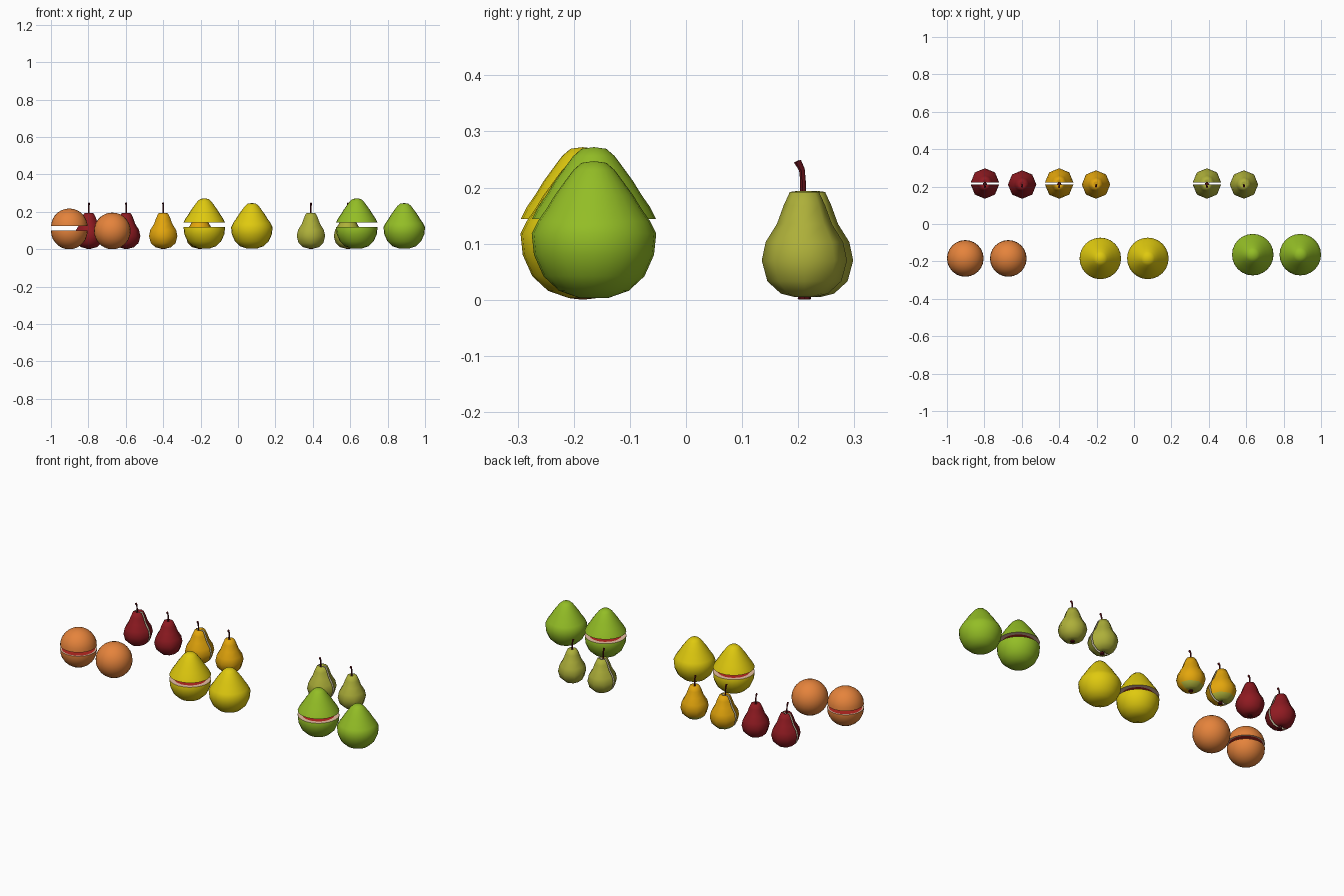
import bpy, bmesh, math
from mathutils import Vector

if "Cube" in bpy.data.objects:
    bpy.data.objects.remove(bpy.data.objects["Cube"])


def mat(name, r, g, b):
    m = bpy.data.materials.new(name)
    m.diffuse_color = [(c / 255) ** 2.2 for c in (r, g, b)] + [1]
    m.use_nodes = True
    m.node_tree.nodes["Principled BSDF"].inputs["Base Color"].default_value = m.diffuse_color
    return m


RED = mat("dark red skin", 142, 32, 38)
AMBER = mat("amber skin", 226, 164, 20)
OLIVE = mat("olive skin", 172, 174, 60)
ORANGE = mat("orange peel", 228, 130, 62)
YELLOW = mat("yellow peel", 222, 200, 22)
GREEN = mat("green peel", 146, 188, 42)
STEM = mat("dark stem", 92, 22, 28)
PITH = mat("pale pink pith", 232, 190, 160)
FLESH = mat("red flesh", 184, 44, 38)
CREAM = mat("cream flesh", 238, 226, 190)

# Profiles as (radius, height), from bottom pole to top pole
POMELO = [(0, .006), (.025, .003), (.062, .016), (.09, .042), (.107, .08), (.111, .118),
          (.1, .14), (.084, .163), (.07, .186), (.054, .208), (.037, .231), (.022, .244), (0, .247)]
PEAR = [(0, .012), (.018, .005), (.042, .011), (.066, .033), (.076, .07), (.069, .103),
        (.049, .135), (.037, .168), (.026, .192), (.012, .194), (0, .186)]
ROUND = [(.098 * math.sin(math.pi * i / 14), .098 - .098 * math.cos(math.pi * i / 14))
         for i in range(15)]


def lathe(profile, sides):
    bm = bmesh.new()
    rings = []
    for r, z in profile:
        if r < 1e-4:
            rings.append([bm.verts.new((0, 0, z))] * sides)
        else:
            rings.append([bm.verts.new((r * math.cos(2 * math.pi * i / sides),
                                        r * math.sin(2 * math.pi * i / sides), z))
                          for i in range(sides)])
    for a, b in zip(rings, rings[1:]):
        for i in range(sides):
            j = (i + 1) % sides
            bm.faces.new(list(dict.fromkeys((a[i], a[j], b[j], b[i]))))
    return bm


def finish(bm, name, loc, mats):
    bmesh.ops.recalc_face_normals(bm, faces=bm.faces)
    me = bpy.data.meshes.new(name)
    bm.to_mesh(me)
    bm.free()
    for m in mats:
        me.materials.append(m)
    ob = bpy.data.objects.new(name, me)
    ob.location = loc
    bpy.context.collection.objects.link(ob)
    return ob


def body(name, profile, sides, loc, mats, cut=None, rim=0, patch=False):
    """Turned fruit; cut = (point, outward normal) keeps one half, capped by flesh."""
    bm = lathe(profile, sides)
    for f in bm.faces:
        f.smooth = True
        c = f.calc_center_median()
        # unripe green underside, towards the back
        if patch and c.z < .03 and c.y > 0:
            f.material_index = 3
    if cut:
        bmesh.ops.bisect_plane(bm, geom=bm.verts[:] + bm.edges[:] + bm.faces[:], dist=1e-5,
                               plane_co=cut[0], plane_no=cut[1], clear_outer=True)
        edges = [e for e in bm.edges if e.is_boundary]
        caps = bmesh.ops.holes_fill(bm, edges=edges, sides=0)["faces"]
        for e in edges:
            e.smooth = False
        for f in caps:
            f.smooth = False
            f.material_index = 2
        if rim:
            ring = bmesh.ops.inset_region(bm, faces=caps, thickness=rim, use_even_offset=True)
            for f in ring["faces"]:
                f.smooth = False
                f.material_index = 1
    return finish(bm, name, loc, mats)


# Citrus: one sliced across with the lid lifted, one whole
for label, prof, skin, xc, xw, y, zc, lift, rim in (
        ("grapefruit", ROUND, ORANGE, -.902, -.672, -.184, .101, .022, .009),
        ("yellow_pomelo", POMELO, YELLOW, -.18, .074, -.184, .119, .025, .024),
        ("green_pomelo", POMELO, GREEN, .635, .889, -.164, .119, .025, .024)):
    mats = [skin, PITH, FLESH]
    body(label + "_whole", prof, 24, (xw, y, 0), mats)
    body(label + "_lower_half", prof, 24, (xc, y, 0), mats, ((0, 0, zc), (0, 0, 1)), rim)
    body(label + "_upper_half", prof, 24, (xc, y, lift), mats, ((0, 0, zc), (0, 0, -1)), rim)


def stem(name, loc):
    # bent stalk leaning to the front
    path = [(0, -.001, .184, .004), (0, -.001, .212, .004), (0, -.003, .232, .004),
            (0, -.011, .247, .0055)]
    bm = bmesh.new()
    rings = []
    for x, y, z, r in path:
        rings.append([bm.verts.new((x + r * math.cos(a), y + r * math.sin(a),
                                    z + (r * .5 * math.sin(a) if z > .22 else 0)))
                      for a in [math.tau * i / 6 for i in range(6)]])
    for a, b in zip(rings, rings[1:]):
        for i in range(6):
            bm.faces.new((a[i], a[i - 1], b[i - 1], b[i])).smooth = True
    bm.faces.new(rings[0])
    bm.faces.new(rings[-1])
    finish(bm, name, loc, [STEM])


def calyx(name, loc):
    # small dark crown under the pear
    finish(lathe([(0, 0), (.012, .001), (.01, .012), (0, .014)], 8), name, loc, [STEM])


# Pears: one split lengthwise, one whole
for label, skin, xc, xw in (("red_pear", RED, -.797, -.598),
                            ("amber_pear", AMBER, -.4, -.203),
                            ("olive_pear", OLIVE, .39, .588)):
    y = .211
    mats = [skin, CREAM, CREAM, OLIVE]
    patch = skin == AMBER
    body(label + "_whole", PEAR, 8, (xw, y, 0), mats, patch=patch)
    body(label + "_front_half", PEAR, 8, (xc, y, 0), mats, ((0, 0, 0), (0, 1, 0)), patch=patch)
    body(label + "_back_half", PEAR, 8, (xc, y + .011, 0), mats, ((0, 0, 0), (0, -1, 0)),
         patch=patch)
    for kind, x in (("cut", xc), ("whole", xw)):
        stem(f"{label}_{kind}_stem", (x, y - (.003 if kind == "cut" else 0), 0))
        calyx(f"{label}_{kind}_calyx", (x, y, 0))
